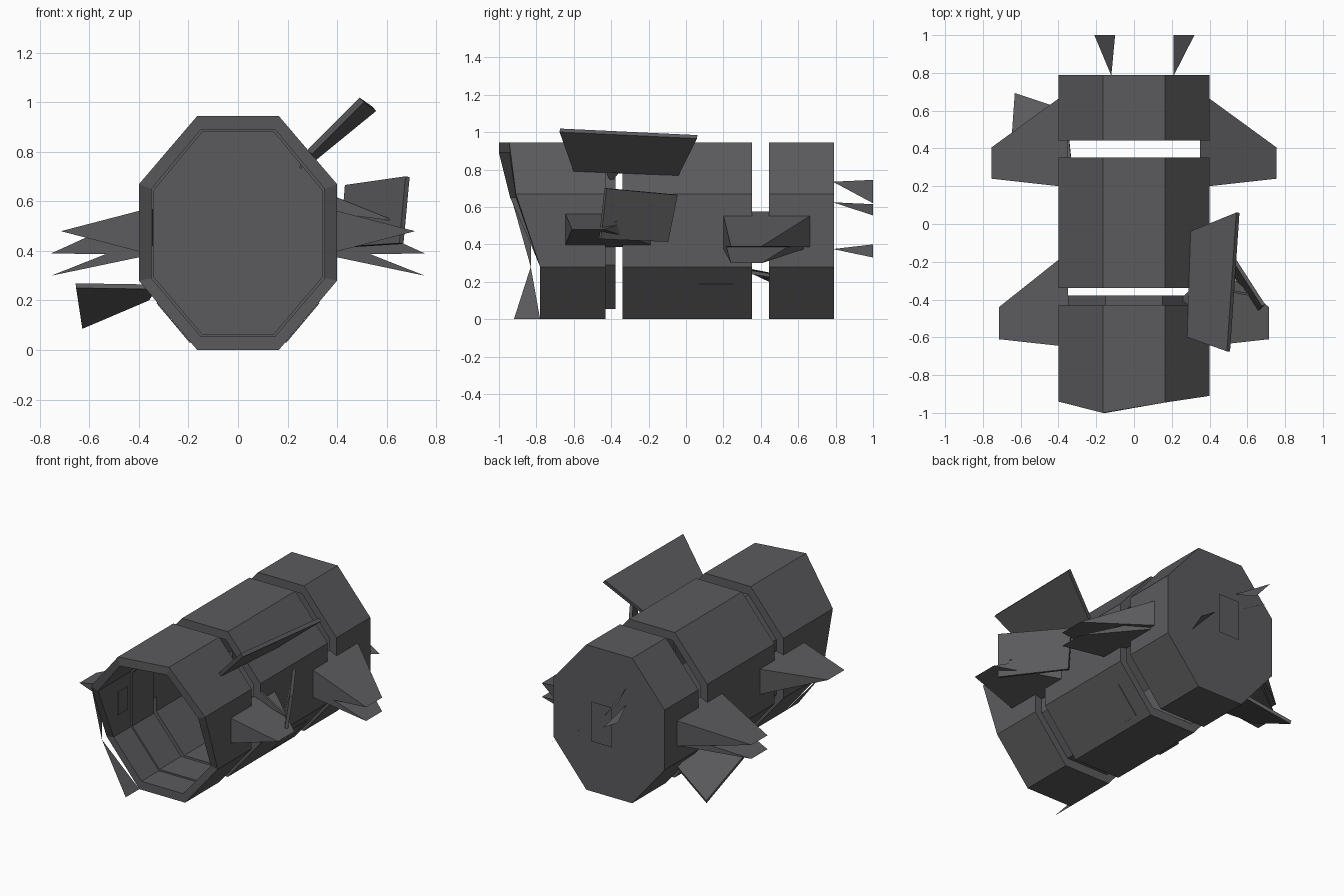
import bpy, bmesh
from mathutils import Vector

cube = bpy.data.objects.get("Cube")
if cube:
    bpy.data.objects.remove(cube, do_unlink=True)

hull_grey = bpy.data.materials.new("dark_hull_grey")
hull_grey.use_nodes = True
COLOUR = (0.105, 0.105, 0.111, 1)
hull_grey.diffuse_color = COLOUR
hull_grey.node_tree.nodes["Principled BSDF"].inputs["Base Color"].default_value = COLOUR


def make(name, verts, faces):
    bm = bmesh.new()
    vs = [bm.verts.new(v) for v in verts]
    for f in faces:
        bm.faces.new([vs[i] for i in f])
    bmesh.ops.recalc_face_normals(bm, faces=bm.faces)
    mesh = bpy.data.meshes.new(name)
    bm.to_mesh(mesh)
    bm.free()
    mesh.materials.append(hull_grey)
    obj = bpy.data.objects.new(name, mesh)
    bpy.context.collection.objects.link(obj)
    return obj


def octagon(w, n, low, mid_low, mid_high, high):
    """Eight (x, z) points, starting at the bottom right."""
    half = [(n, low), (w, mid_low), (w, mid_high), (n, high)]
    return half + [(-x, z) for x, z in reversed(half)]


OUTER = octagon(0.40, 0.165, 0.0, 0.28, 0.67, 0.945)
INNER = octagon(0.35, 0.15, 0.055, 0.29, 0.65, 0.89)
CORE = octagon(0.34, 0.145, 0.065, 0.295, 0.645, 0.88)


def tube(name, outer, inner, front, back, capped=False):
    """Octagonal tube; front holds one y for each corner."""
    verts = [(x, y, z) for ring in (outer, inner) for (x, z), y in zip(ring, front)]
    verts += [(x, back, z) for ring in (outer, inner) for x, z in ring]
    faces = []
    for i in range(8):
        j = (i + 1) % 8
        faces += [(i, j, j + 16, i + 16), (i + 8, i + 24, j + 24, j + 8), (i, i + 8, j + 8, j)]
        if not capped:
            faces.append((i + 16, j + 16, j + 24, i + 24))
    if capped:
        faces += [tuple(range(16, 24)), tuple(range(24, 32))]
        for i in range(24, 32):
            verts[i] = (verts[i][0], back - 0.03, verts[i][2])
    return make(name, verts, faces)


def plate(name, corners, thickness=0.0):
    """Flat or slightly bent sheet, thickened about its middle."""
    obj = make(name, corners, [tuple(range(len(corners)))])
    if thickness:
        mod = obj.modifiers.new("thickness", "SOLIDIFY")
        mod.thickness = thickness
        mod.offset = 0
    return obj


def wedge(name, side, root_x, root_y, root_z, tip_x, tip_y, tip_z):
    """Fin with a rectangular root tapering to a straight tip edge."""
    (y0, y1), (z0, z1) = root_y, root_z
    verts = [(root_x, y0, z0), (root_x, y1, z0), (root_x, y1, z1), (root_x, y0, z1),
             (tip_x, tip_y[0], tip_z), (tip_x, tip_y[1], tip_z)]
    verts = [(x * side, y, z) for x, y, z in verts]
    return make(name, verts, [(0, 1, 2, 3), (0, 4, 5, 1), (3, 2, 5, 4), (0, 3, 4), (1, 5, 2)])


# Hull: three broken sections, the front one with a torn rim
torn_rim = [-0.78, -0.78, -0.91, -0.945, -1.0, -0.94, -0.78, -0.78]
tube("front_hull", OUTER, INNER, torn_rim, -0.43)
tube("front_collar", INNER, CORE, [-0.60] * 8, -0.378)
tube("middle_hull", OUTER, INNER, [-0.34] * 8, 0.352)
tube("rear_hull", OUTER, INNER, [0.443] * 8, 0.79, capped=True)

# Shards hanging from the torn rim
plate("side_shard", [(-0.40, -0.94, 0.67), (-0.40, -0.83, 0.28), (-0.40, -0.83, 0.60)])
plate("lower_shard", [(-0.165, -0.92, 0.0), (-0.40, -0.83, 0.28), (-0.165, -0.78, 0.0)])

# Mirrored side fins
for side, word in ((1, "left"), (-1, "right")):
    wedge(word + "_front_fin", side, 0.35, (-0.65, -0.15), (0.385, 0.575),
          0.715, (-0.61, -0.44), 0.48)
    wedge(word + "_rear_upper_fin", side, 0.35, (0.195, 0.70), (0.385, 0.575),
          0.755, (0.24, 0.405), 0.39)
    wedge(word + "_rear_lower_fin", side, 0.35, (0.195, 0.66), (0.385, 0.46),
          0.755, (0.24, 0.405), 0.30)
    # Hatch on the lower slanted hull side
    plate(word + "_lower_hatch",
          [(side * (0.168 + z * 0.839), y, z) for y, z in
           ((0.07, 0.03), (0.25, 0.03), (0.25, 0.19), (0.07, 0.19))], 0.004)

# Bent outer panels
plate("upper_panel", [(0.50, -0.675, 1.01), (0.55, 0.06, 0.975),
                      (0.305, -0.04, 0.775), (0.29, -0.60, 0.80)], 0.025)
plate("upper_panel_strut", [(0.25, -0.40, 0.735), (0.31, -0.44, 0.81), (0.31, -0.34, 0.81)], 0.012)
plate("side_panel", [(0.685, -0.43, 0.70), (0.44, -0.05, 0.665),
                     (0.42, -0.10, 0.415), (0.66, -0.46, 0.43)], 0.02)
plate("side_panel_strut", [(0.34, -0.32, 0.64), (0.34, -0.32, 0.56), (0.64, -0.38, 0.52)], 0.012)
plate("lower_panel", [(-0.655, 0.34, 0.26), (-0.63, 0.69, 0.095),
                      (-0.36, 0.60, 0.21), (-0.33, 0.32, 0.255)], 0.02)

# Tail spikes, pointed at the hull and wide at the rear
for name, apex, high, low in (
        ("upper_tail_spike", (-0.12, 0.735), (-0.21, 0.745), (-0.10, 0.62)),
        ("middle_tail_spike", (-0.12, 0.625), (-0.21, 0.615), (-0.10, 0.555)),
        ("lower_tail_spike", (0.21, 0.375), (0.21, 0.40), (0.32, 0.33))):
    plate(name, [(apex[0], 0.785, apex[1]), (high[0], 1.0, high[1]), (low[0], 1.0, low[1])])

# Tail plate and inner panel
plate("tail_plate", [(x, 0.87, z) for x, z in
                     ((-0.075, 0.37), (0.075, 0.37), (0.075, 0.63), (-0.075, 0.63))])
plate("inner_panel", [(-0.345, y, z) for y, z in
                      ((-0.74, 0.42), (-0.64, 0.42), (-0.64, 0.57), (-0.74, 0.57))], 0.004)
